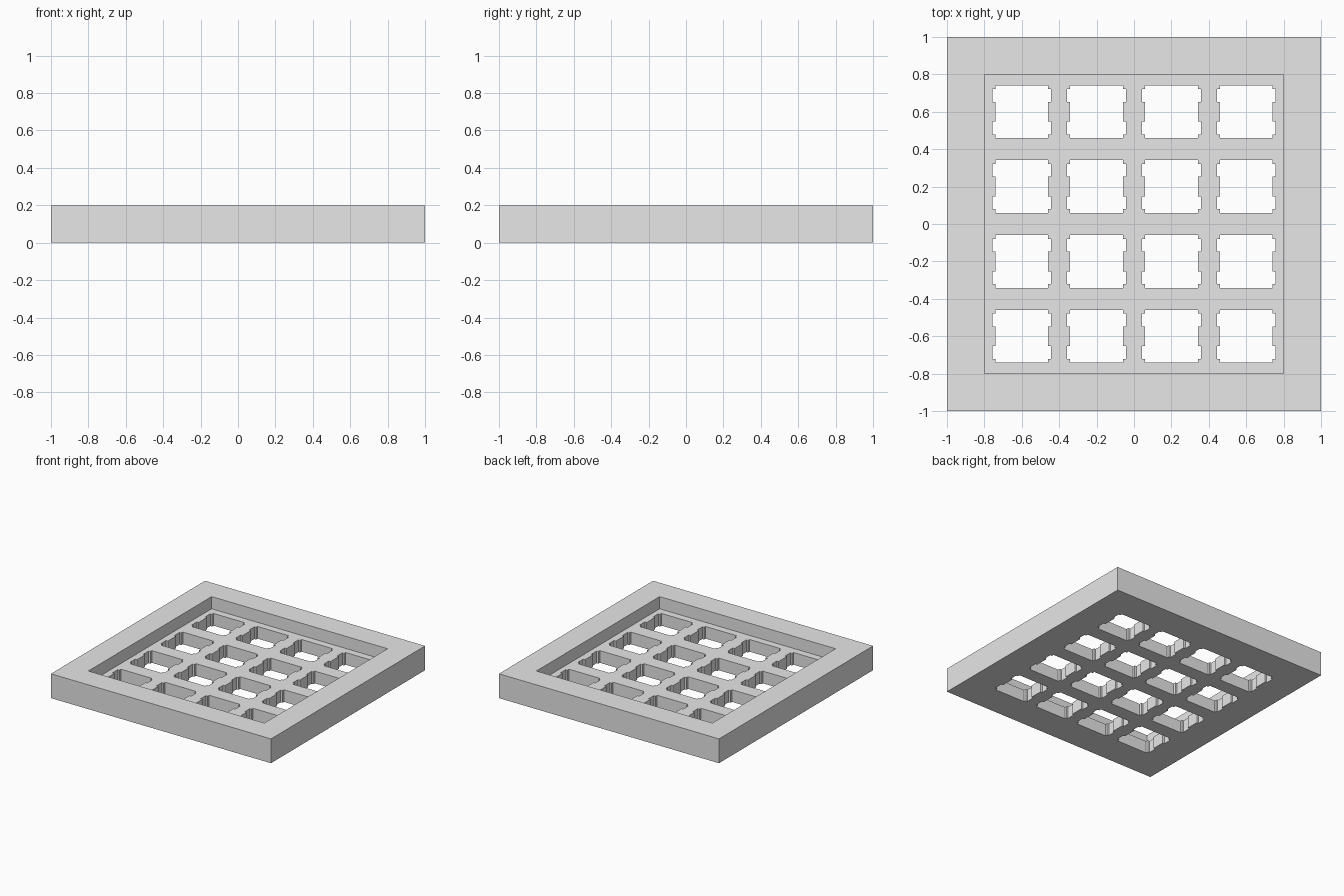
import bpy
import bmesh

cube = bpy.data.objects.get("Cube")
if cube:
    bpy.data.objects.remove(cube, do_unlink=True)

PITCH = 0.4          # spacing of the openings
HALF = 0.141         # half size of an opening
WING = 0.157         # half width at the side notches
NOTCH = (0.053, 0.121)
FLOOR, TOP = 0.1, 0.2

grey = bpy.data.materials.new("light grey")
grey.use_nodes = True
grey.diffuse_color = (0.8, 0.8, 0.8, 1)
grey.node_tree.nodes["Principled BSDF"].inputs["Base Color"].default_value = (0.8, 0.8, 0.8, 1)


def add_prism(bm, outline, low, high):
    """Extrude a counter-clockwise outline between two heights."""
    face = bm.faces.new([bm.verts.new((x, y, low)) for x, y in outline])
    result = bmesh.ops.extrude_face_region(bm, geom=[face], use_keep_orig=True)
    for item in result["geom"]:
        if isinstance(item, bmesh.types.BMVert):
            item.co.z = high


def square(half):
    return [(-half, -half), (half, -half), (half, half), (-half, half)]


def make_object(name, bm):
    bmesh.ops.recalc_face_normals(bm, faces=bm.faces)
    mesh = bpy.data.meshes.new(name)
    bm.to_mesh(mesh)
    bm.free()
    mesh.materials.append(grey)
    obj = bpy.data.objects.new(name, mesh)
    bpy.context.collection.objects.link(obj)
    return obj


def cut(target, cutter):
    mod = target.modifiers.new(cutter.name, "BOOLEAN")
    mod.operation = "DIFFERENCE"
    mod.solver = "EXACT"
    mod.object = cutter
    cutter.hide_render = True
    bpy.context.view_layer.objects.active = target
    bpy.ops.object.modifier_apply(modifier=mod.name)
    bpy.data.objects.remove(cutter, do_unlink=True)


# Solid square slab
bm = bmesh.new()
add_prism(bm, square(1), 0, TOP)
plate = make_object("switch_plate", bm)

# Recessed tray inside the rim
bm = bmesh.new()
add_prism(bm, square(0.8), FLOOR, TOP + 0.1)
cut(plate, make_object("recess_cutter", bm))

# Notched opening outline: right side going up, then turned half way round
near, far = NOTCH
right = [(HALF, -HALF)]
for a, b in ((-far, -near), (near, far)):
    right += [(HALF, a), (WING, a), (WING, b), (HALF, b)]
right.append((HALF, HALF))
opening = right + [(-x, -y) for x, y in right]

# Grid of openings through the floor
bm = bmesh.new()
for col in range(4):
    for row in range(4):
        cx, cy = (col - 1.5) * PITCH, (row - 1.5) * PITCH
        add_prism(bm, [(x + cx, y + cy) for x, y in opening], -0.1, FLOOR + 0.05)
cut(plate, make_object("opening_cutter", bm))
